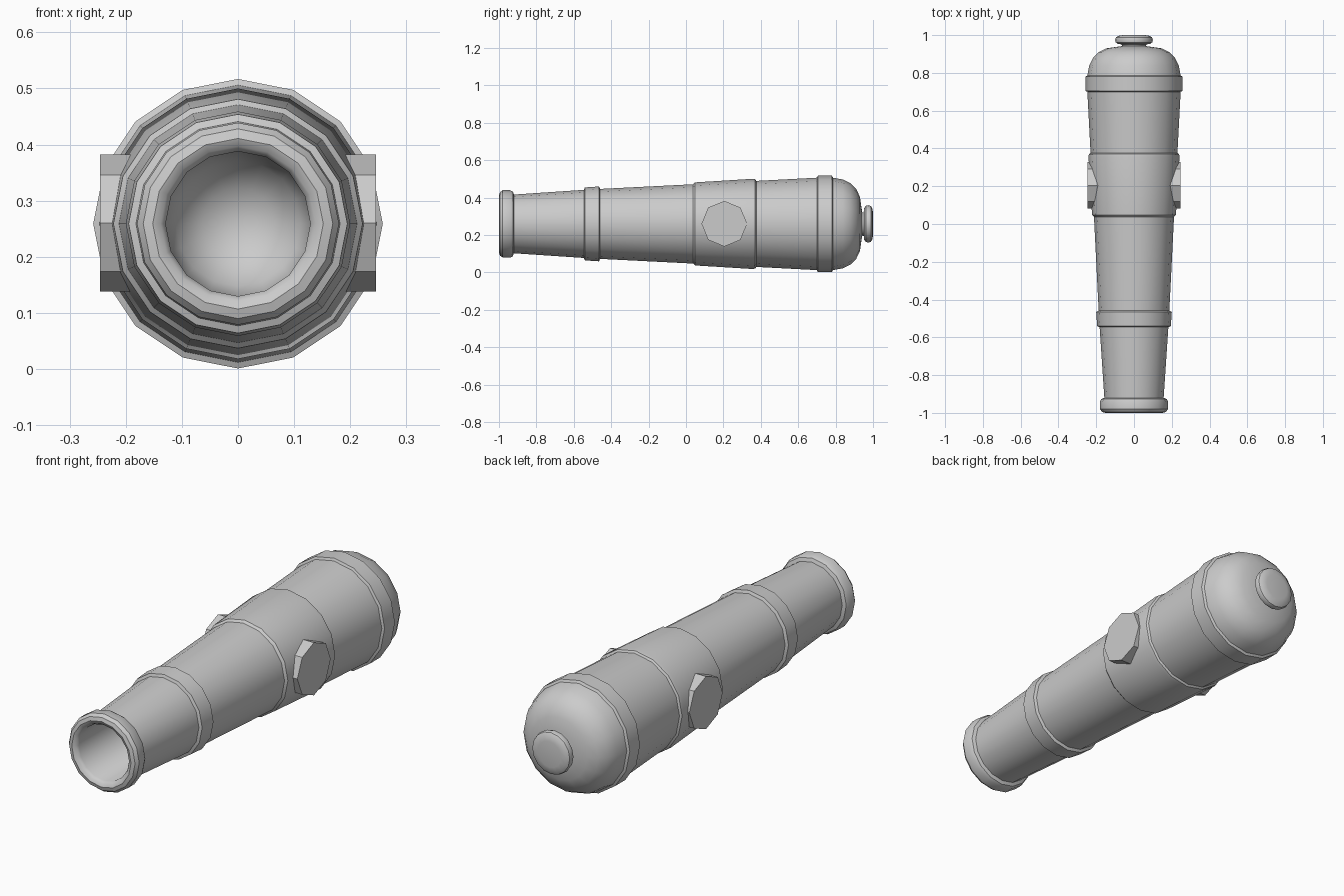
import bpy, math

if "Cube" in bpy.data.objects:
    bpy.data.objects.remove(bpy.data.objects["Cube"])

ZC = 0.259   # height of the barrel axis


def finish(ob, angle):
    bpy.ops.object.select_all(action='DESELECT')
    ob.select_set(True)
    bpy.context.view_layer.objects.active = ob
    bpy.ops.object.shade_smooth_by_angle(angle=math.radians(angle))


def lathe(name, profile, sides=16):
    """Revolve (y, radius) points about the barrel axis; radius 0 makes a pole."""
    verts, faces, rings = [], [], []
    for y, r in profile:
        n = sides if r > 0 else 1
        rings.append(range(len(verts), len(verts) + n))
        for i in range(n):
            a = 2 * math.pi * i / sides
            verts.append((r * math.sin(a), y, ZC + r * math.cos(a)))
    for p, q in zip(rings, rings[1:]):
        for i in range(sides):
            j = (i + 1) % sides
            f = [p[i % len(p)], p[j % len(p)], q[j % len(q)], q[i % len(q)]]
            faces.append(list(dict.fromkeys(f)))
    me = bpy.data.meshes.new(name)
    me.from_pydata(verts, [], faces)
    ob = bpy.data.objects.new(name, me)
    bpy.context.collection.objects.link(ob)
    finish(ob, 35)
    return ob


# bore with a rounded end
bore = [(0.5 + 0.129 * math.cos(a), 0.129 * math.sin(a))
        for a in (math.radians(d) for d in (30, 60, 90))]
profile = [(0.629, 0)] + bore + [(-0.98, 0.129)]
# rounded muzzle lip
profile += [(-0.994, 0.138), (-1.0, 0.152), (-0.995, 0.169), (-0.98, 0.18),
            (-0.94, 0.18), (-0.926, 0.173), (-0.92, 0.157)]
# tapering tube with front band, middle reinforce and rear band
profile += [(-0.546, 0.182), (-0.541, 0.195), (-0.465, 0.2), (-0.459, 0.187),
            (0.038, 0.212), (0.048, 0.222), (0.355, 0.241), (0.37, 0.239),
            (0.376, 0.23), (0.7, 0.247), (0.705, 0.258), (0.78, 0.258),
            (0.786, 0.247)]
# domed breech
profile += [(0.84, 0.237), (0.88, 0.217), (0.91, 0.187), (0.93, 0.145),
            (0.938, 0.09)]
# neck and button
profile += [(0.942, 0.062), (0.951, 0.066), (0.953, 0.085), (0.962, 0.097),
            (0.975, 0.1), (0.988, 0.096), (0.996, 0.083), (1.0, 0.06), (1.0, 0)]
lathe("cannon_barrel", profile)

# octagonal side pivots
for side, label in ((-1, "left"), (1, "right")):
    bpy.ops.mesh.primitive_cylinder_add(
        vertices=8, radius=0.122, depth=0.096,
        location=(side * 0.198, 0.205, ZC + 0.001), rotation=(0, math.pi / 2, 0))
    pivot = bpy.context.object
    pivot.name = label + "_trunnion"
    finish(pivot, 30)
